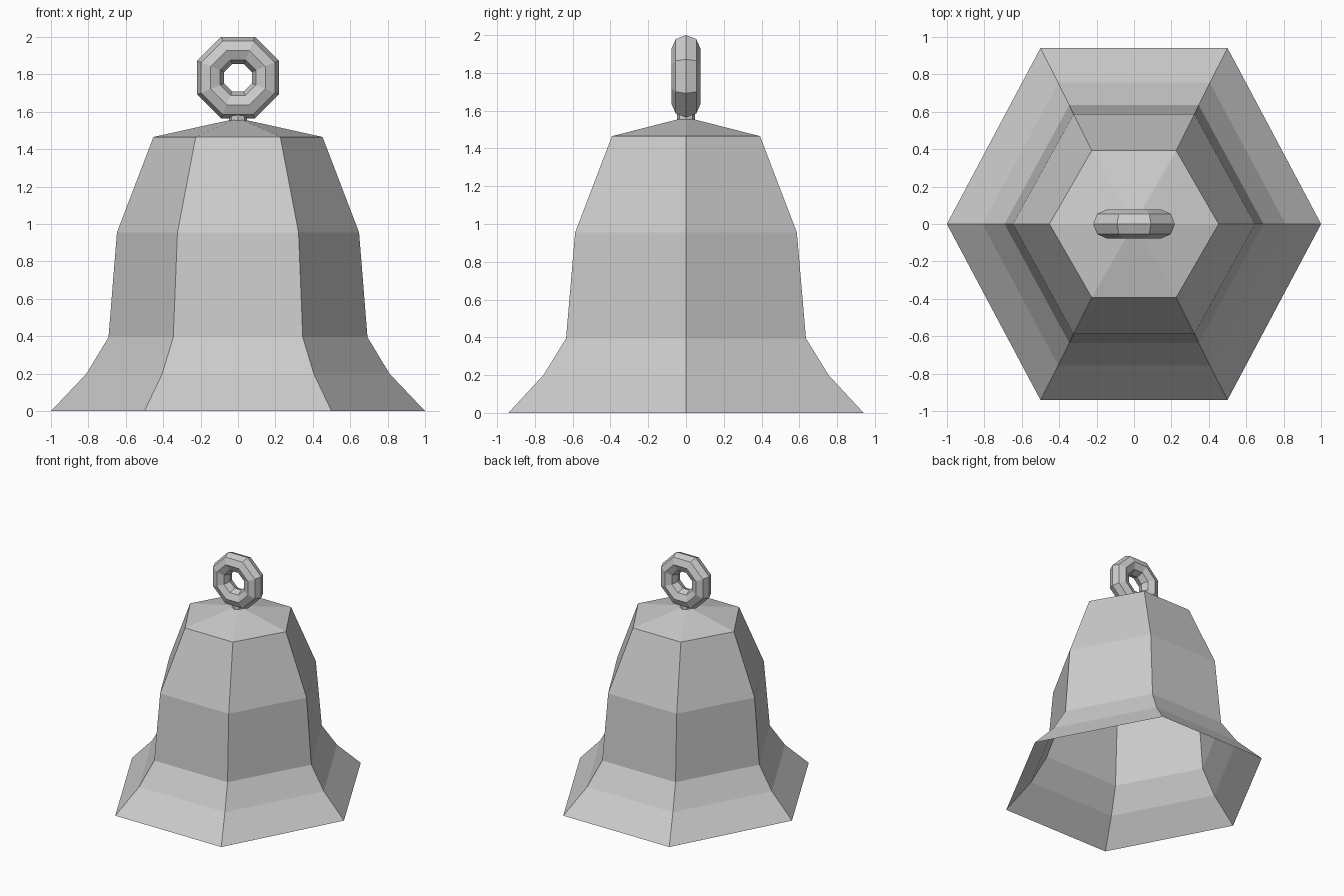
import bpy, bmesh
from math import cos, sin, pi, tau

cube = bpy.data.objects.get("Cube")
if cube:
    bpy.data.objects.remove(cube, do_unlink=True)

metal = bpy.data.materials.new("pale_grey_metal")
metal.use_nodes = True
colour = (0.6, 0.6, 0.6, 1)
metal.diffuse_color = colour
metal.node_tree.nodes["Principled BSDF"].inputs["Base Color"].default_value = colour


def finish(name, bm):
    bmesh.ops.recalc_face_normals(bm, faces=bm.faces)
    mesh = bpy.data.meshes.new(name)
    bm.to_mesh(mesh)
    bm.free()
    mesh.materials.append(metal)
    obj = bpy.data.objects.new(name, mesh)
    bpy.context.collection.objects.link(obj)
    return obj


def bridge(bm, a, b):
    for i in range(len(a)):
        j = (i + 1) % len(a)
        bm.faces.new((a[i], a[j], b[j], b[i]))


# Open six-sided bell: corner radius, flat-side distance, height
profile = [(1.0, 0.94, 0), (0.81, 0.755, 0.2), (0.692, 0.635, 0.395),
           (0.647, 0.587, 0.955), (0.452, 0.392, 1.465)]
bm = bmesh.new()
rings = []
for rx, ry, z in profile:
    rings.append([bm.verts.new((rx * cos(i * pi / 3),
                                ry * sin(i * pi / 3) / sin(pi / 3), z))
                  for i in range(6)])
for low, high in zip(rings, rings[1:]):
    bridge(bm, low, high)
# Shallow pyramid crown
apex = bm.verts.new((0, 0, 1.565))
for i in range(6):
    bm.faces.new((rings[-1][i], rings[-1][(i + 1) % 6], apex))
finish("bell_body", bm)

# Faceted hanging ring standing in the xz plane
bm = bmesh.new()
sections = []
for i in range(8):
    a = (i + 0.5) * tau / 8
    section = []
    for k in range(8):
        t = k * tau / 8
        r = (0.146 + 0.072 * cos(t)) / cos(pi / 8)
        section.append(bm.verts.new((r * cos(a), 0.077 * sin(t), 1.782 + r * sin(a))))
    sections.append(section)
for i in range(8):
    bridge(bm, sections[i], sections[(i + 1) % 8])
finish("hanging_ring", bm)

# Short stem joining crown and ring
bm = bmesh.new()
bmesh.ops.create_cone(bm, cap_ends=True, segments=8, radius1=0.048,
                      radius2=0.048, depth=0.05)
bmesh.ops.translate(bm, verts=bm.verts, vec=(0, 0, 1.567))
finish("ring_stem", bm)
